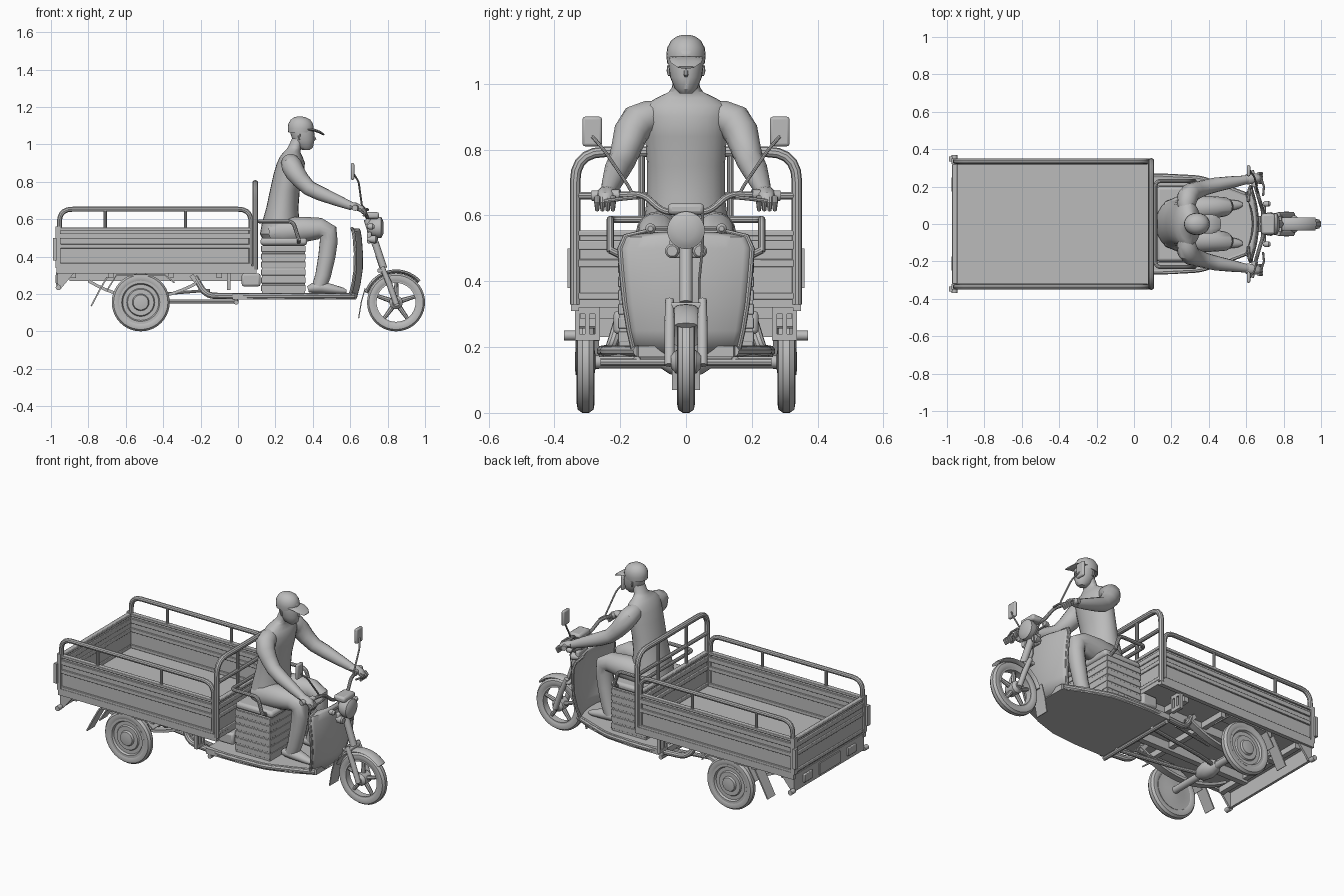
import bpy
import bmesh
from math import cos, sin, pi, radians
from mathutils import Vector

default = bpy.data.objects.get("Cube")
if default:
    bpy.data.objects.remove(default)

grey = bpy.data.materials.new("plain grey")
grey.use_nodes = True
grey.diffuse_color = (.5, .5, .5, 1)
grey.node_tree.nodes["Principled BSDF"].inputs["Base Color"].default_value = grey.diffuse_color
parts = []


def finish(name, bm, mirror=False, bevel=0):
    bmesh.ops.recalc_face_normals(bm, faces=bm.faces)
    mesh = bpy.data.meshes.new(name)
    bm.to_mesh(mesh)
    bm.free()
    mesh.materials.append(grey)
    obj = bpy.data.objects.new(name, mesh)
    bpy.context.collection.objects.link(obj)
    if mirror:
        obj.modifiers.new("Mirror", 'MIRROR').use_axis = (False, True, False)
    if bevel:
        mod = obj.modifiers.new("Bevel", 'BEVEL')
        mod.width, mod.segments = bevel, 2
    parts.append(obj)
    return obj


def skin(name, rings, mirror=False, loop=False):
    """Join a row of equal vertex rings into one closed surface."""
    bm = bmesh.new()
    rows = [[bm.verts.new(p) for p in ring] for ring in rings]
    count = len(rows[0])
    pairs = list(zip(rows, rows[1:])) + ([(rows[-1], rows[0])] if loop else [])
    for a, b in pairs:
        for i in range(count):
            j = (i + 1) % count
            bm.faces.new((a[i], a[j], b[j], b[i]))
    if not loop:
        bm.faces.new(rows[0])
        bm.faces.new(rows[-1])
    return finish(name, bm, mirror)


def box(name, xs, ys, zs, mirror=False, bevel=0):
    bm = bmesh.new()
    bmesh.ops.create_cube(bm, size=1)
    for v in bm.verts:
        v.co = [(r[0] + r[1]) / 2 + c * (r[1] - r[0]) for c, r in zip(v.co, (xs, ys, zs))]
    return finish(name, bm, mirror, bevel)


def sweep(name, points, radius, sides=10, wide=1, mirror=False):
    """Run a round or square section along a path; radius may vary per point."""
    pts = [Vector(p) for p in points]
    radii = radius if isinstance(radius, (list, tuple)) else [radius] * len(pts)
    rings, u, last = [], None, None
    for i, p in enumerate(pts):
        t = (pts[min(i + 1, len(pts) - 1)] - pts[max(i - 1, 0)]).normalized()
        if u is None:
            ref = Vector((0, 1, 0)) if abs(t.y) < .9 else Vector((1, 0, 0))
            u = (ref - t * ref.dot(t)).normalized()
        else:
            u = last.rotation_difference(t) @ u
        v, last = t.cross(u), t
        turn, grow = (pi / 4, 2 ** .5) if sides == 4 else (0, 1)
        angles = [turn + 2 * pi * k / sides for k in range(sides)]
        r = radii[i] * grow
        rings.append([p + u * cos(a) * r * wide + v * sin(a) * r for a in angles])
    return skin(name, rings, mirror)


def rounded(points, radius, steps=5):
    """Replace the inner corners of a path with smooth bends."""
    pts = [Vector(p) for p in points]
    out = [pts[0]]
    for a, b, c in zip(pts, pts[1:], pts[2:]):
        start, end = b + (a - b).normalized() * radius, b + (c - b).normalized() * radius
        for k in range(steps + 1):
            t = k / steps
            out.append(start * (1 - t) ** 2 + b * 2 * t * (1 - t) + end * t * t)
    return out + [pts[-1]]


def lathe(name, centre, profile, axis, mirror=False, sides=32, loop=False):
    """Spin (radius, offset) pairs about the given axis."""
    turn = Vector((0, 0, 1)).rotation_difference(Vector(axis))
    angles = [2 * pi * k / sides for k in range(sides)]
    rings = [[Vector(centre) + turn @ Vector((r * cos(a), r * sin(a), h)) for a in angles]
             for r, h in profile]
    return skin(name, rings, mirror, loop)


def stack(name, levels, sides=24):
    """Loft ellipses given as (z, x, half depth, half width)."""
    angles = [2 * pi * k / sides for k in range(sides)]
    return skin(name, [[(x + a * cos(t), b * sin(t), z) for t in angles] for z, x, a, b in levels])


X, Y = (1, 0, 0), (0, 1, 0)

# Cargo bed: floor, ribbed walls and tailgate
box("bed_floor", (-.96, .1), (-.34, .34), (.32, .345))
box("bed_edge", (-.97, .1), (.325, .35), (.31, .35), True)
box("bed_side_wall", (-.95, .08), (.328, .338), (.34, .55), True)
box("bed_front_wall", (.085, .095), (-.33, .33), (.34, .55))
box("tailgate", (-.965, -.95), (-.33, .33), (.34, .54))
for z, h in ((.355, .01), (.455, .012), (.51, .014), (.546, .008)):
    box("side_wall_rib", (-.95, .075), (.319, .348), (z - h, z + h), True, .003)
    box("front_wall_rib", (.075, .103), (-.33, .33), (z - h, z + h), False, .003)
    box("tailgate_rib", (-.972, -.945), (-.32, .32), (z - h, z + h), False, .003)
box("wall_corner", (-.975, -.95), (.32, .35), (.34, .56), True)
box("tailgate_latch", (-.99, -.97), (.335, .36), (.38, .5), True)

# Guard rails on the sides and behind the rider
side_rail = [(-.955, .336, .54), (-.955, .336, .653), (.07, .336, .653), (.07, .336, .36)]
sweep("side_guard_rail", rounded(side_rail, .07), .014, mirror=True)
for x in (-.71, -.28):
    sweep("side_rail_post", [(x, .336, .54), (x, .336, .65)], .009, mirror=True)
front_rail = [(.092, -.337, .33), (.092, -.337, .793), (.092, .337, .793), (.092, .337, .33)]
sweep("front_guard_rail", rounded(front_rail, .09), .016)
sweep("front_cross_rail", [(.092, -.338, .66), (.092, .338, .66)], .012)
sweep("front_rail_post", [(.092, .135, .55), (.092, .135, .793)], .01, mirror=True)

# Rear light panel and its triangular gussets
box("rear_panel", (-.965, -.95), (-.335, .335), (.23, .33))
box("rear_panel_plate", (-.972, -.96), (-.1, .1), (.245, .315))
box("rear_lamp", (-.975, -.96), (.17, .25), (.255, .305), True, .004)
gusset = [(-.965, .23), (-.945, .23), (-.87, .32), (-.965, .32)]
skin("rear_gusset", [[(x, y, z) for x, z in gusset] for y in (.325, .337)], True)
lathe("bumper_end", (-.96, .335, .235), [(.015, 0), (.015, .035)], Y, True, 12)

# Slotted brackets under the bed
for y in (.262, .293, .324):
    box("bed_bracket_bar", (-.06, -.04), (y, y + .014), (.22, .33), True)
for z in (.22, .3):
    box("bed_bracket_bridge", (-.06, -.04), (.262, .338), (z, z + .02), True)

# Chassis, axle and leaf springs
box("chassis_rail", (-.9, .06), (.12, .155), (.27, .32), True)
for x in (-.88, -.68, -.36, -.1):
    box("chassis_crossbar", (x - .015, x + .015), (-.32, .32), (.285, .32))
lathe("rear_axle", (-.52, 0, .155), [(.02, -.29), (.02, .29)], Y, sides=16)
lathe("rear_motor", (-.52, 0, .16),
      [(.022, -.08), (.042, -.05), (.05, 0), (.042, .05), (.022, .08)], Y, sides=20)
spring = [(-.8 + .05 * k, .2, .18 + .09 * ((k - 6) / 6) ** 2) for k in range(13)]
sweep("leaf_spring", spring, .008, 4, 2.5, True)
sweep("spring_hanger", [(-.25, .2, .3), (-.2, .2, .24)], .012, 4, 1.5, True)
sweep("drag_link", [(-.5, .06, .16), (-.38, .09, .16), (0, .15, .16)], .012, mirror=True)
sweep("drag_crossbar", [(-.01, -.26, .155), (-.01, .26, .155)], .013)
sweep("brake_rod", [(-.4, .15, .2), (-.15, .17, .22)], .008, mirror=True)
step_tube = [(-.23, .2, .29), (-.17, .23, .19), (.1, .256, .188), (.36, .243, .188), (.62, .145, .188)]
sweep("step_tube", rounded(step_tube, .05), .017, mirror=True)
sweep("rear_mudflap", [(-.7, .3, .29), (-.74, .3, .22), (-.785, .3, .135)], .004, 4, 9, True)
sweep("wheel_guard", [(-.7, .3, .22), (-.65, .3, .3), (-.39, .3, .3), (-.34, .3, .26)],
      .004, 4, 9, True)

# Floor pan
outline = [(-.03, .265), (.2, .265), (.36, .25), (.5, .205), (.63, .145)]
outline += [(x, -y) for x, y in reversed(outline)]
skin("floor_pan", [[(x, y, z) for x, y in outline] for z in (.17, .203)])

# Wheels
tyre = [(.112, -.02), (.128, -.027), (.145, -.024), (.155, -.01)]
tyre += [(r, -h) for r, h in reversed(tyre)]
lathe("rear_tyre", (-.52, .305, .155), tyre, Y, True, 40, True)
dish = [(.02, -.03), (.07, -.022), (.112, -.022), (.116, .022), (.102, .022), (.096, .01),
        (.075, .01), (.07, .018), (.045, .018), (.04, .03), (.02, .033)]
lathe("rear_wheel_disc", (-.52, .305, .155), dish, Y, True, 40)
hub = Vector((.845, 0, .155))
lathe("front_tyre", hub, tyre, Y, sides=40, loop=True)
lathe("front_rim", hub, [(.104, -.02), (.115, -.02), (.115, .02), (.104, .02)], Y, sides=40, loop=True)
lathe("front_hub", hub, [(.02, -.045), (.036, -.03), (.036, .03), (.02, .045)], Y, sides=20)
for k in range(5):
    out = Vector((cos(2 * pi * k / 5 + .3), 0, sin(2 * pi * k / 5 + .3)))
    sweep("front_spoke", [hub + out * .025, hub + out * .108], [.014, .01], 8)

# Front fork, fender and flap
sweep("fork_leg", [(.77, .05, .345), (.81, .05, .25), (.847, .05, .145)], [.013, .016, .015], 12, mirror=True)
arc = [hub + Vector((cos(a), 0, sin(a))) * .166 for a in [radians(42 + 8 * k) for k in range(16)]]
sweep("front_fender", arc, .01, 8, 3.5)
sweep("front_mudflap", [(.68, 0, .23), (.66, 0, .16), (.645, 0, .07)], .003, 4, 14)
sweep("steering_stem", [(.69, 0, .6), (.78, 0, .335)], .02, 14)
box("fork_bridge", (.745, .79), (-.06, .06), (.315, .335), False, .005)

# Leg shield: bowed sheet with a raised rim
levels = [(.175, .155, .635), (.25, .172, .655), (.33, .185, .667), (.42, .194, .668),
          (.5, .2, .662), (.535, .185, .656), (.55, .12, .65)]
shield = bmesh.new()
steps = [k / 8 for k in range(-8, 9)]
grid = [[shield.verts.new((x - .035 * s * s, w * s, z)) for s in steps] for z, w, x in levels]
for low, high in zip(grid, grid[1:]):
    for i in range(len(steps) - 1):
        shield.faces.new((low[i], low[i + 1], high[i + 1], high[i]))
finish("leg_shield", shield).modifiers.new("Thickness", 'SOLIDIFY').thickness = .012
sweep("shield_rim", [(x - .04, w, z) for z, w, x in levels], .009, 8, mirror=True)

# Headlamp, dash and signal lamps
lathe("headlamp", (.69, 0, .555), [(.025, 0), (.045, .02), (.057, .05), (.057, .075), (.048, .08), (.03, .088)], X)
box("dash", (.68, .755), (-.055, .055), (.602, .637), False, .012)
box("lamp_bracket", (.69, .715), (-.05, .05), (.47, .53), False, .008)
lathe("fog_lamp", (.69, .042, .492), [(.008, 0), (.02, .025), (.022, .045), (.016, .052)], X, True, 18)
sweep("signal_arm", [(.7, .03, .56), (.7, .1, .56)], .006, 8, mirror=True)
lathe("signal_lamp", (.69, .108, .56), [(.008, 0), (.016, .012), (.016, .03), (.008, .04)], X, True, 14)

# Handlebar and mirrors
bar = [(.69, 0, .61), (.69, .07, .61), (.67, .13, .665), (.63, .27, .66)]
sweep("handlebar", rounded(bar, .03), .01, mirror=True)
sweep("grip", [(.648, .2, .663), (.625, .285, .66)], .016, 12, mirror=True)
sweep("brake_lever", [(.69, .15, .655), (.695, .2, .65), (.67, .27, .64)], .006, 8, mirror=True)
stalk = [(.665, .16, .66), (.66, .175, .69), (.645, .25, .8), (.62, .285, .84)]
sweep("mirror_stalk", rounded(stalk, .02), .005, 8, mirror=True)
box("mirror_head", (.603, .622), (.255, .315), (.81, .9), True, .008)
sweep("brake_cable", [(.69, .05, .62), (.745, .05, .5), (.74, .04, .4), (.76, .04, .34)], .004, 8)

# Seat on a finely ribbed box, with a rail wrapping behind the rider
box("seat_box", (.127, .358), (-.203, .203), (.2, .46))
for k in range(6):
    z = .215 + k * .042
    box("seat_box_rib", (.124, .361), (-.206, .206), (z, z + .032), False, .002)
box("seat_cushion", (.12, .37), (-.2, .2), (.46, .5), False, .015)
wrap = [(.325, .23, .49), (.295, .23, .588), (.115, .23, .588)]
wrap += [(x, -y, z) for x, y, z in reversed(wrap)]
sweep("seat_rail", rounded(wrap, .03), .011)
sweep("seat_rail_foot", [(.325, .23, .495), (.325, .19, .475)], .011, mirror=True)
box("battery_case", (.02, .12), (-.22, .22), (.24, .31), False, .012)

# Rider
stack("torso", [(.48, .21, .07, .1), (.52, .222, .105, .135), (.58, .228, .1, .128), (.66, .237, .086, .118),
                (.75, .25, .08, .118), (.84, .27, .08, .124), (.9, .283, .075, .128), (.935, .285, .06, .125),
                (.957, .288, .046, .09), (.975, .298, .038, .052), (.99, .307, .037, .042), (1.03, .325, .037, .04)])
stack("head", [(.97, .365, .02, .018), (.985, .358, .043, .034), (1.02, .35, .058, .048), (1.06, .344, .064, .054),
               (1.1, .337, .066, .054), (1.13, .333, .048, .044)])
stack("cap", [(1.062, .335, .066, .057), (1.085, .336, .069, .06), (1.11, .335, .066, .057),
              (1.132, .334, .052, .045), (1.144, .332, .032, .028), (1.149, .33, .01, .01)])
sweep("cap_brim", [(.37, 0, 1.08), (.41, 0, 1.075), (.44, 0, 1.064), (.462, 0, 1.05)],
      [.008, .008, .007, .004], 12, 6.5)
sweep("nose", [(.4, 0, 1.05), (.413, 0, 1.027), (.4, 0, 1.02)], [.005, .007, .004], 8)
sweep("ear", [(.33, .05, 1.025), (.328, .052, 1.04), (.328, .052, 1.055)], [.005, .007, .005], 8, mirror=True)
arm_path = [(.278, .06, .92), (.28, .105, .903), (.287, .145, .885), (.305, .168, .85), (.335, .18, .81),
            (.38, .195, .765), (.44, .21, .737), (.53, .225, .7), (.61, .238, .668)]
sweep("arm", arm_path, [.03, .05, .056, .053, .047, .041, .039, .031, .022], 14, mirror=True)
sweep("hand", [(.6, .238, .672), (.63, .242, .668), (.66, .245, .655), (.675, .247, .635)],
      [.02, .02, .018, .012], 12, 1.4, True)
for k in range(4):
    y = .222 + k * .016
    sweep("finger", [(.665, y, .655), (.682, y, .638), (.67, y, .615)], [.009, .009, .006], 8, mirror=True)
leg_path = [(.17, .07, .525), (.24, .075, .535), (.35, .085, .545), (.44, .09, .55), (.482, .092, .53),
            (.485, .093, .48), (.475, .095, .4), (.455, .097, .3), (.435, .098, .24)]
sweep("leg", leg_path, [.05, .074, .068, .057, .052, .048, .046, .042, .039], 16, mirror=True)
sweep("shoe", [(.375, .095, .225), (.4, .096, .232), (.45, .097, .235), (.51, .1, .225), (.56, .103, .217),
               (.58, .104, .214)], [.018, .028, .033, .025, .017, .008], 14, 1.25, True)

# Smooth the rounded surfaces and keep hard edges crisp
bpy.ops.object.select_all(action='DESELECT')
for obj in parts:
    obj.select_set(True)
bpy.context.view_layer.objects.active = parts[0]
bpy.ops.object.shade_smooth_by_angle(angle=radians(35))
